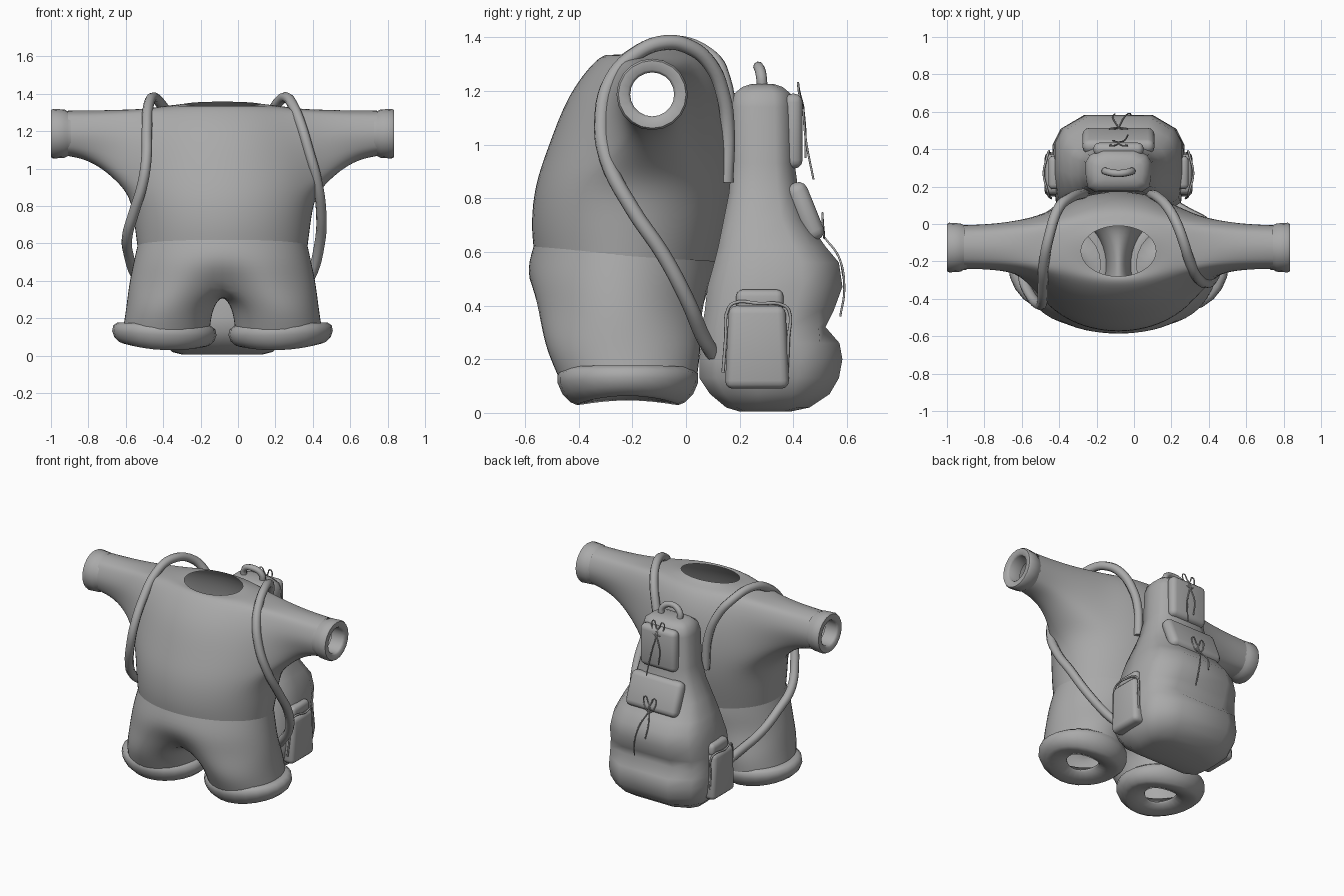
import bpy, bmesh
from math import sin, cos, pi, radians, atan2
from mathutils import Vector

CX = -0.083   # symmetry plane of the outfit

cube = bpy.data.objects.get("Cube")
if cube:
    bpy.data.objects.remove(cube)

grey = bpy.data.materials.new("mid_grey")
grey.use_nodes = True
grey.diffuse_color = (0.4, 0.4, 0.4, 1)
grey.node_tree.nodes["Principled BSDF"].inputs["Base Color"].default_value = (0.4, 0.4, 0.4, 1)


def activate(obj):
    bpy.ops.object.select_all(action='DESELECT')
    obj.select_set(True)
    bpy.context.view_layer.objects.active = obj


def build(name, verts, faces, subsurf=0, angle=60):
    mesh = bpy.data.meshes.new(name)
    mesh.from_pydata([tuple(v) for v in verts], [], faces)
    bm = bmesh.new()
    bm.from_mesh(mesh)
    bmesh.ops.recalc_face_normals(bm, faces=bm.faces)
    bm.to_mesh(mesh)
    bm.free()
    obj = bpy.data.objects.new(name, mesh)
    obj.location.x = CX
    bpy.context.collection.objects.link(obj)
    mesh.materials.append(grey)
    activate(obj)
    if subsurf:
        bpy.ops.object.shade_smooth()
        obj.modifiers.new("Subdivision", 'SUBSURF').levels = subsurf
        obj.modifiers["Subdivision"].render_levels = subsurf
    else:
        bpy.ops.object.shade_smooth_by_angle(angle=radians(angle))
    return obj


def strip(a, b):
    """Quads between two closed index loops."""
    n = len(a)
    return [(a[i], a[(i + 1) % n], b[(i + 1) % n], b[i]) for i in range(n)]


def loft(name, rings, caps=False, **kw):
    n = len(rings[0])
    loops = [list(range(r * n, r * n + n)) for r in range(len(rings))]
    faces = [f for a, b in zip(loops, loops[1:]) for f in strip(a, b)]
    if caps:
        faces += [tuple(loops[0]), tuple(loops[-1])]
    return build(name, [p for r in rings for p in r], faces, **kw)


def tube(name, points, radius, offset=CX, closed=False):
    curve = bpy.data.curves.new(name, 'CURVE')
    curve.dimensions = '3D'
    curve.bevel_depth, curve.bevel_resolution = radius, 2
    curve.resolution_u, curve.use_fill_caps = 5, True
    spline = curve.splines.new('BEZIER')
    spline.bezier_points.add(len(points) - 1)
    spline.use_cyclic_u = closed
    for bp, p in zip(spline.bezier_points, points):
        bp.co = p
        bp.handle_left_type = bp.handle_right_type = 'AUTO'
    obj = bpy.data.objects.new(name, curve)
    obj.location.x = offset
    curve.materials.append(grey)
    bpy.context.collection.objects.link(obj)
    activate(obj)
    bpy.ops.object.convert(target='MESH')
    bpy.ops.object.shade_smooth()


def pad(name, centre, size, tilt=0, taper=1.0, bevel=0.025):
    """Soft box, narrower at the top by taper."""
    bm = bmesh.new()
    bmesh.ops.create_cube(bm, size=1)
    for v in bm.verts:
        k = taper if v.co.z > 0 else 1
        v.co = Vector((v.co.x * size[0], v.co.y * size[1] * k, v.co.z * size[2]))
    bmesh.ops.bevel(bm, geom=bm.edges[:], offset=bevel, segments=3, profile=0.5, affect='EDGES')
    bm.verts.index_update()
    obj = build(name, [v.co.copy() for v in bm.verts],
                [[v.index for v in f.verts] for f in bm.faces])
    bm.free()
    obj.location = (CX + centre[0], centre[1], centre[2])
    obj.rotation_euler.x = radians(tilt)


N = 16


def ellipse(z, hx, front, back, slope=0.0):
    mid, hy = (front + back) / 2, (back - front) / 2
    return [Vector((1.025 * hx * cos(2 * pi * k / N), mid + 1.025 * hy * sin(2 * pi * k / N),
                    z + slope * hy * sin(2 * pi * k / N))) for k in range(N)]


def at(row, k):
    return row * N + k % N


# Shirt: torso rings with sleeves drawn out of the side openings
rows = [ellipse(0.585, 0.455, -0.567, 0.115, -0.065), ellipse(0.70, 0.47, -0.578, 0.15),
        ellipse(0.85, 0.49, -0.565, 0.175), ellipse(1.0, 0.485, -0.51, 0.175),
        ellipse(1.19, 0.44, -0.44, 0.15), ellipse(1.32, 0.40, -0.335, 0.08),
        ellipse(1.337, 0.30, -0.295, 0.025), ellipse(1.345, 0.20, -0.28, -0.01, 0.1)]
verts = [p for r in rows for p in r]
faces = []
for r in range(len(rows) - 1):
    for k in range(N):
        in_sleeve = 2 <= r < 5 and (k in (14, 15, 0, 1) or 6 <= k < 10)
        if not in_sleeve:
            faces.append((at(r, k), at(r, k + 1), at(r + 1, k + 1), at(r + 1, k)))
for side, k0 in ((1, 0), (-1, 8)):
    opening = ([at(2, k0 + j) for j in range(-2, 3)] + [at(r, k0 + 2) for r in (3, 4)]
               + [at(5, k0 + j) for j in range(2, -3, -1)] + [at(r, k0 - 2) for r in (4, 3)])
    last = opening
    for t in (0.25, 0.5, 0.75, 1.0):
        start = len(verts)
        for i in opening:
            p = verts[i]
            a = atan2(p.z - 1.19, p.y + 0.125)
            end = Vector((side * 0.825, -0.122 + 0.126 * cos(a), 1.19 + 0.126 * sin(a)))
            q = end.lerp(p, (1 - t) ** 1.9)
            q.x = p.x + (end.x - p.x) * t
            if p.y < end.y:      # the chest falls away faster than the back
                q.y = end.y + (p.y - end.y) * (1 - t) ** 3
            verts.append(q)
        ring = list(range(start, len(verts)))
        faces += strip(last, ring)
        last = ring
build("shirt", verts, faces, subsurf=2)

# Sleeve cuffs
cuff = [(0.81, 0.118), (0.83, 0.121), (0.845, 0.129), (0.905, 0.133), (0.917, 0.126),
        (0.917, 0.092), (0.905, 0.082), (0.82, 0.085)]
for side, label in ((1, "left"), (-1, "right")):
    loft(label + "_sleeve_cuff",
         [[(side * x, -0.126 + r * cos(2 * pi * k / 20), 1.187 + r * sin(2 * pi * k / 20))
           for k in range(20)] for x, r in cuff])

# Trousers: hip rings, a crotch bridge and two leg tubes
rows = [ellipse(0.60, 0.452, -0.568, 0.11, -0.065), ellipse(0.50, 0.475, -0.605, 0.115),
        ellipse(0.38, 0.50, -0.595, 0.10)]
rows[2][4] = Vector((0, 0.0, 0.37))
rows[2][12] = Vector((0, -0.475, 0.37))
verts = [p for r in rows for p in r]
faces = [f for r in (0, 1) for f in strip([at(r, k) for k in range(N)],
                                          [at(r + 1, k) for k in range(N)])]
bridge = list(range(len(verts), len(verts) + 3))      # back, middle, front
verts += [Vector((0, y, 0.335)) for y in (-0.08, -0.2, -0.33)]
for side in (1, -1):
    k0 = 12 if side > 0 else 4
    last = [at(2, k0 + j) for j in range(9)] + bridge[::side]
    first_angle = -120 if side > 0 else 60
    for z, cx, rx, ry, cy in ((0.25, 0.285, 0.24, 0.305, -0.235), (0.14, 0.30, 0.243, 0.272, -0.218)):
        ring = list(range(len(verts), len(verts) + 12))
        for j in range(12):
            a = radians(first_angle + 30 * j)
            verts.append(Vector((side * cx + rx * cos(a), cy + ry * sin(a), z)))
        faces += strip(last, ring)
        last = ring
build("trousers", verts, faces, subsurf=2)

# Trouser cuffs: rolled rims with a flat, arched underside and an opening
roll = [(0.215, 0.165), (0.25, 0.167), (0.273, 0.147), (0.279, 0.11), (0.267, 0.07),
        (0.24, 0.04), (0.215, 0.03), (0.16, 0.042), (0.105, 0.06), (0.10, 0.075)]
for side, label in ((1, "left"), (-1, "right")):
    rings = []
    for r, z in roll:
        ring = []
        for k in range(24):
            a = 2 * pi * k / 24
            arch = 0.025 * cos(a) ** 2 * (0.17 - z) / 0.14
            narrow = 0.87 + 0.6 * min(z, 0.15)
            ring.append((side * (0.311 + r * cos(a)), -0.217 + narrow * r * sin(a),
                         z + arch + 0.04 * r * cos(a)))
        rings.append(ring)
    loft(label + "_trouser_cuff", rings)


# Backpack body: faceted sections stacked upwards
def pack_ring(z, hx, front, back):
    d = back - front
    # the crease below the bulge only dents the middle of the back
    shoulder = 0.86 * (max(back, 0.565) - front) / d if 0.3 < z < 0.4 else 0.86
    half = [(0.7, 0), (0.95, 0.12), (1, 0.4), (1, 0.7), (0.88, shoulder), (0.52, 1)]
    right = [(hx * u, front + d * v, z) for u, v in half]
    return right + [(-x, y, h) for x, y, h in reversed(right)]


pack = [(0.005, 0.21, 0.20, 0.39), (0.02, 0.27, 0.15, 0.46), (0.07, 0.32, 0.09, 0.535),
        (0.13, 0.345, 0.05, 0.57), (0.20, 0.352, 0.05, 0.583), (0.26, 0.352, 0.055, 0.572),
        (0.32, 0.35, 0.06, 0.52), (0.38, 0.345, 0.07, 0.55), (0.47, 0.34, 0.08, 0.583),
        (0.56, 0.32, 0.105, 0.57), (0.62, 0.30, 0.12, 0.52), (0.72, 0.255, 0.14, 0.45),
        (0.82, 0.215, 0.16, 0.42), (0.93, 0.185, 0.17, 0.405), (1.14, 0.175, 0.17, 0.40),
        (1.19, 0.16, 0.18, 0.39), (1.215, 0.13, 0.21, 0.36), (1.225, 0.09, 0.24, 0.33)]
loft("backpack", [pack_ring(*p) for p in pack], caps=True)
pad("upper_flap", (0, 0.40, 1.05), (0.27, 0.07, 0.28), bevel=0.033)
pad("middle_flap", (0, 0.445, 0.75), (0.385, 0.08, 0.23), tilt=22, bevel=0.036)
tube("carry_handle", [(-0.07, 0.285, 1.20), (-0.065, 0.28, 1.26), (0, 0.27, 1.29),
                      (0.065, 0.28, 1.26), (0.07, 0.285, 1.20)], 0.02)

# Side pockets with lids and hugging cords
for side, label in ((1, "left"), (-1, "right")):
    pad(label + "_side_pocket", (side * 0.35, 0.265, 0.245), (0.09, 0.24, 0.31), taper=0.88, bevel=0.03)
    pad(label + "_pocket_lid", (side * 0.34, 0.275, 0.42), (0.07, 0.18, 0.08), taper=0.97)
    tube(label + "_pocket_cord",
         [(side * x, y, z) for x, y, z in ((0.36, 0.138, 0.15), (0.37, 0.148, 0.28),
                                           (0.375, 0.158, 0.39), (0.38, 0.18, 0.41),
                                           (0.40, 0.27, 0.408), (0.38, 0.365, 0.40),
                                           (0.375, 0.384, 0.38), (0.37, 0.382, 0.28),
                                           (0.36, 0.375, 0.13))], 0.006)


# Tie cords: two loops and two trailing ends
def bow(label, y, z, lean, tails):
    knot = Vector((0, y, z))
    for side in (1, -1):
        loop = [(0, 0, 0), (0.015, lean, 0.06), (0.035, lean * 1.3, 0.09), (0.045, lean, 0.05)]
        tube(label + "_bow_loop", [knot + Vector((side * p[0], p[1], p[2])) for p in loop],
             0.004, closed=True)
    for tail in tails:
        tube(label + "_bow_tail", [knot] + [Vector(p) for p in tail], 0.004)


bow("upper", 0.437, 1.14, -0.015, [[(0.03, 0.445, 1.03), (0.05, 0.475, 0.87)],
                                   [(-0.03, 0.445, 1.05), (-0.02, 0.445, 0.95)]])
bow("middle", 0.515, 0.655, -0.005, [[(0.03, 0.57, 0.58), (0.06, 0.59, 0.46), (0.07, 0.575, 0.36)],
                                     [(-0.03, 0.57, 0.58), (-0.02, 0.588, 0.5)]])

# Shoulder straps, worn slightly differently on each side
tube("left_strap", [(0.09, 0.15, 0.86), (0.10, 0.155, 1.06), (0.13, 0.14, 1.18), (0.18, 0.09, 1.30),
                    (0.225, 0.01, 1.365), (0.26, -0.08, 1.38), (0.295, -0.19, 1.335),
                    (0.335, -0.28, 1.24), (0.38, -0.315, 1.09), (0.42, -0.295, 0.945),
                    (0.445, -0.2, 0.76), (0.435, -0.085, 0.59), (0.385, 0.005, 0.42),
                    (0.28, 0.065, 0.28), (0.22, 0.10, 0.22)], 0.028, offset=0)
tube("right_strap", [(-0.26, 0.16, 0.86), (-0.28, 0.16, 1.08), (-0.34, 0.14, 1.24),
                     (-0.40, 0.09, 1.33), (-0.455, -0.07, 1.38), (-0.48, -0.2, 1.33),
                     (-0.487, -0.33, 1.2), (-0.49, -0.42, 1.05), (-0.51, -0.43, 0.92),
                     (-0.555, -0.38, 0.77), (-0.592, -0.29, 0.64), (-0.585, -0.16, 0.54),
                     (-0.54, -0.03, 0.42), (-0.43, 0.06, 0.29), (-0.38, 0.10, 0.23)],
     0.028, offset=0)
